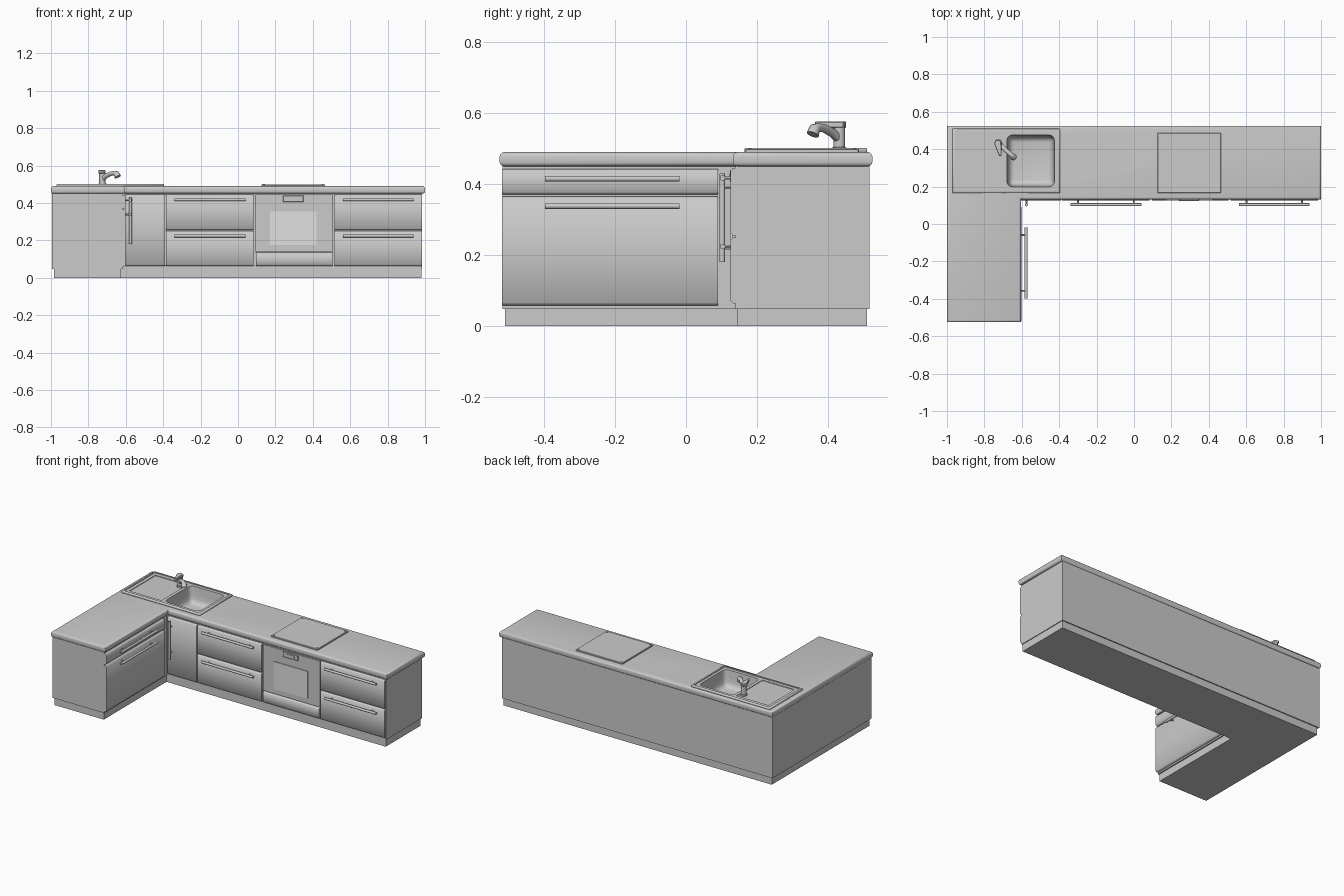
import bpy, bmesh
from math import pi
from mathutils import Vector

if "Cube" in bpy.data.objects:
    bpy.data.objects.remove(bpy.data.objects["Cube"])


def material(name, value):
    m = bpy.data.materials.new(name)
    m.use_nodes = True
    color = (value, value, value, 1)
    m.diffuse_color = color
    m.node_tree.nodes["Principled BSDF"].inputs["Base Color"].default_value = color
    return m


GREY = material("grey", 0.6)
PALE = material("pale_grey", 0.75)


def finish(bm, name, mat=GREY):
    bmesh.ops.recalc_face_normals(bm, faces=bm.faces)
    me = bpy.data.meshes.new(name)
    bm.to_mesh(me)
    bm.free()
    ob = bpy.data.objects.new(name, me)
    me.materials.append(mat)
    bpy.context.collection.objects.link(ob)
    return ob


def smooth(ob, angle=60):
    bpy.ops.object.select_all(action="DESELECT")
    ob.select_set(True)
    bpy.context.view_layer.objects.active = ob
    bpy.ops.object.shade_smooth_by_angle(angle=angle * pi / 180)
    return ob


def prism(name, points, z0, z1, bevel=0, segments=1, pick=None, mat=GREY):
    """Extrude a plan outline upward; bevel the edges chosen by pick."""
    bm = bmesh.new()
    face = bm.faces.new([bm.verts.new((x, y, z0)) for x, y in points])
    top = bmesh.ops.extrude_face_region(bm, geom=[face])["geom"]
    for v in top:
        if isinstance(v, bmesh.types.BMVert):
            v.co.z = z1
    bmesh.ops.recalc_face_normals(bm, faces=bm.faces)
    if bevel:
        edges = [e for e in bm.edges if pick is None or pick(e)]
        bmesh.ops.bevel(bm, geom=edges, offset=bevel, segments=segments,
                        profile=0.5, affect="EDGES")
    return finish(bm, name, mat)


def box(name, x0, x1, y0, y1, z0, z1, **kw):
    return prism(name, [(x0, y0), (x1, y0), (x1, y1), (x0, y1)], z0, z1, **kw)


def cut(target, cutter):
    mod = target.modifiers.new("cut", "BOOLEAN")
    mod.object = cutter
    mod.solver = "EXACT"
    bpy.ops.object.select_all(action="DESELECT")
    bpy.context.view_layer.objects.active = target
    target.select_set(True)
    bpy.ops.object.modifier_apply(modifier="cut")


def rod(name, points, radii, sides=16):
    """Round bar through points, each with its own radius."""
    cu = bpy.data.curves.new(name, "CURVE")
    cu.dimensions = "3D"
    cu.bevel_depth = 1
    cu.bevel_resolution = sides // 4 - 1
    cu.use_fill_caps = True
    sp = cu.splines.new("POLY")
    sp.points.add(len(points) - 1)
    for p, co, r in zip(sp.points, points, radii):
        p.co = (*co, 1)
        p.radius = r
    tmp = bpy.data.objects.new(name, cu)
    bpy.context.collection.objects.link(tmp)
    bpy.context.view_layer.update()
    me = bpy.data.meshes.new_from_object(tmp.evaluated_get(bpy.context.evaluated_depsgraph_get()))
    bpy.data.objects.remove(tmp)
    me.materials.clear()
    me.materials.append(GREY)
    ob = bpy.data.objects.new(name, me)
    bpy.context.collection.objects.link(ob)
    return smooth(ob, 50)


def front(name, x0, x1, z0, z1, y=0.125):
    """Drawer or door front with eased top and bottom edges."""
    def pick(e):
        a, b = e.verts
        return abs(a.co.z - b.co.z) < 1e-5 and max(a.co.y, b.co.y) < y + 1e-4
    return smooth(box(name, x0, x1, y, y + 0.017, z0, z1, bevel=0.008, pick=pick))


def handle(name, a, b, stand=0.025, r=0.008):
    """Bar between two points with two posts reaching back along +y."""
    a, b = Vector(a), Vector(b)
    d = (b - a).normalized() * 0.04
    parts = [rod(name, [a, b], [r, r])]
    for i, p in enumerate((a + d, b - d)):
        parts.append(rod(f"{name}_post_{i + 1}", [p, p + Vector((0, stand, 0))], [0.005] * 2, 8))
    return parts


def l_shape(x0, xi, x1, y0, yi, y1):
    return [(x0, y0), (xi, y0), (xi, yi), (x1, yi), (x1, y1), (x0, y1)]


# Plinth, cabinet carcass and worktop
prism("plinth", l_shape(-0.985, -0.625, 0.98, -0.51, 0.145, 0.51), 0, 0.05)
body = prism("cabinet_body", l_shape(-0.995, -0.617, 0.985, -0.517, 0.14, 0.517), 0.048, 0.452)
worktop = prism("worktop", l_shape(-1, -0.604, 1, -0.525, 0.132, 0.525), 0.45, 0.49,
                bevel=0.012, segments=3,
                pick=lambda e: abs(e.verts[0].co.z - e.verts[1].co.z) < 1e-5)

# Sink: raised rim, drainer recess and a rounded bowl cut down into the cabinet
sink = box("sink", -0.97, -0.395, 0.165, 0.51, 0.488, 0.502, bevel=0.003)
for dims in ((-0.957, -0.408, 0.178, 0.497, 0.498, 0.52), (-0.935, -0.70, 0.2, 0.472, 0.494, 0.52)):
    tray = box("tray_cutter", *dims)
    cut(sink, tray)
    bpy.data.objects.remove(tray)
bowl = box("bowl_cutter", -0.685, -0.42, 0.193, 0.482, 0.39, 0.56, bevel=0.03, segments=4,
           pick=lambda e: min(v.co.z for v in e.verts) < 0.5)
for v in bowl.data.vertices:
    t = max(0, 0.5 - v.co.z) * 1.2
    v.co.x += (-0.55 - v.co.x) * t
    v.co.y += (0.337 - v.co.y) * t
for part in (sink, worktop, body):
    cut(part, bowl)
bpy.data.objects.remove(bowl)
for part in (sink, worktop, body):
    smooth(part, 50)
rod("sink_drain", [(-0.6, 0.345, 0.388), (-0.6, 0.345, 0.394)], [0.03] * 2, 24)

# Tap: column, flat lever and curved spout with a bell head
rod("tap_column", [(-0.725, 0.432, z) for z in (0.49, 0.503, 0.504, 0.56)],
    [0.022, 0.022, 0.017, 0.017])
rod("tap_spout", [(-0.725, 0.432, 0.525), (-0.705, 0.412, 0.545), (-0.68, 0.39, 0.557),
                  (-0.66, 0.372, 0.56), (-0.65, 0.363, 0.556), (-0.643, 0.357, 0.54)],
    [0.013, 0.013, 0.012, 0.012, 0.016, 0.018])
prism("tap_lever", [(-0.72, 0.362), (-0.708, 0.366), (-0.71, 0.445), (-0.738, 0.452), (-0.748, 0.43)],
      0.558, 0.576, bevel=0.003)

# Hob with a pin at each corner
box("hob", 0.125, 0.465, 0.167, 0.487, 0.488, 0.499, bevel=0.002)
for i, (x, y) in enumerate([(x, y) for x in (0.138, 0.452) for y in (0.18, 0.474)]):
    rod(f"hob_pin_{i + 1}", [(x, y, 0.498), (x, y, 0.502)], [0.006] * 2, 8)

# Two stacks of drawers
for side, x in (("middle", -0.385), ("end", 0.515)):
    for level, z0, z1, zh in (("lower", 0.063, 0.25, 0.224), ("upper", 0.255, 0.445, 0.417)):
        front(f"{side}_{level}_drawer", x, x + 0.468, z0, z1)
        handle(f"{side}_{level}_handle", (x + 0.046, 0.103, zh), (x + 0.424, 0.103, zh))

# Corner door with an upright handle
front("corner_door", -0.604, -0.39, 0.063, 0.445)
handle("corner_handle", (-0.575, 0.102, 0.18), (-0.575, 0.102, 0.43))

# Oven: panel, window, control display and bottom drawer
box("oven_panel", 0.092, 0.508, 0.131, 0.142, 0.14, 0.445)
box("oven_window", 0.17, 0.42, 0.126, 0.132, 0.175, 0.355, mat=PALE)
box("oven_control", 0.24, 0.35, 0.124, 0.132, 0.405, 0.44, bevel=0.002)
box("oven_display", 0.265, 0.325, 0.122, 0.125, 0.414, 0.431)
front("oven_drawer", 0.095, 0.505, 0.063, 0.135)

# Side run fronts, built facing -y and turned to face +x
turned = []
for level, z0, z1, zh in (("lower", 0.058, 0.365, 0.338), ("upper", 0.37, 0.443, 0.415)):
    turned.append(front(f"side_{level}_front", -0.518, 0.09, z0, z1, y=0.601))
    turned += handle(f"side_{level}_handle", (-0.397, 0.58, zh), (-0.018, 0.58, zh))
for ob in turned:
    ob.rotation_euler.z = pi / 2
    if "handle" in ob.name:
        # bar stands clear of the door face
        ob.location.x = 0.003
